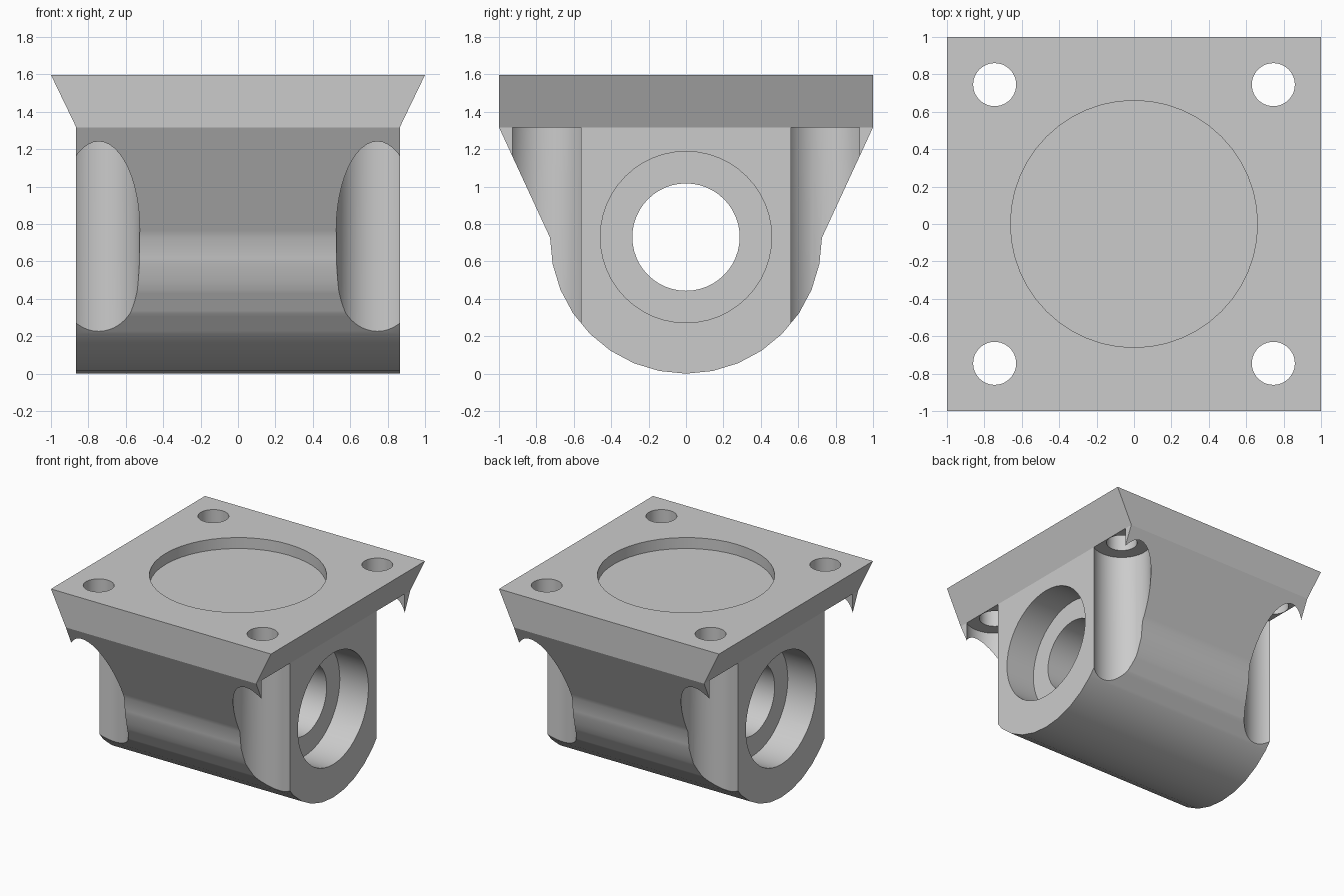
import bpy
import bmesh
from math import cos, sin, pi, radians
from mathutils import Matrix

cube = bpy.data.objects.get("Cube")
if cube:
    bpy.data.objects.remove(cube, do_unlink=True)

TOP, LEDGE, AXIS, ARC = 1.6, 1.32, 0.73, 0.727
SIDE = 0.865          # half width of the body
HOLE = 0.745          # bolt hole offset

grey = bpy.data.materials.new("grey")
grey.use_nodes = True
colour = (0.6, 0.6, 0.6, 1)
grey.diffuse_color = colour
grey.node_tree.nodes["Principled BSDF"].inputs["Base Color"].default_value = colour


def add_object(name, bm):
    bmesh.ops.recalc_face_normals(bm, faces=bm.faces)
    mesh = bpy.data.meshes.new(name)
    bm.to_mesh(mesh)
    bm.free()
    mesh.materials.append(grey)
    obj = bpy.data.objects.new(name, mesh)
    bpy.context.collection.objects.link(obj)
    return obj


def extrude(name, points, offset):
    """Prism from a closed outline, extruded by the offset vector."""
    bm = bmesh.new()
    face = bm.faces.new([bm.verts.new(p) for p in points])
    new = bmesh.ops.extrude_face_region(bm, geom=[face])["geom"]
    verts = [v for v in new if isinstance(v, bmesh.types.BMVert)]
    bmesh.ops.translate(bm, verts=verts, vec=offset)
    return add_object(name, bm)


def cylinder(name, radius, length, centre, along_x=False):
    bm = bmesh.new()
    turn = Matrix.Rotation(pi / 2, 4, "Y") if along_x else Matrix()
    bmesh.ops.create_cone(bm, cap_ends=True, segments=48, radius1=radius, radius2=radius,
                          depth=length, matrix=Matrix.Translation(centre) @ turn)
    return add_object(name, bm)


def carve(target, tool, operation="DIFFERENCE"):
    tool.hide_render = True
    mod = target.modifiers.new("carve", "BOOLEAN")
    mod.operation, mod.solver, mod.object = operation, "EXACT", tool
    bpy.context.view_layer.objects.active = target
    bpy.ops.object.modifier_apply(modifier=mod.name)
    bpy.data.objects.remove(tool, do_unlink=True)


# Body: flat top, sloping flanks and a round underside
arc = [(-1.1, ARC * cos(a), AXIS - ARC * sin(a)) for a in (pi * i / 16 for i in range(17))]
outline = [(-1.1, 1, TOP), (-1.1, 1, LEDGE)] + arc + [(-1.1, -1, LEDGE), (-1.1, -1, TOP)]
body = extrude("bearing_block", outline, (2.2, 0, 0))

# Straight sides that flare out to the mounting face
flare = (1 - SIDE) / (TOP - LEDGE)
reach = 1 + flare * 0.2
half = [(reach, TOP + 0.2), (SIDE, LEDGE), (SIDE, -0.2)]
sides = [(x, -1.2, z) for x, z in half] + [(-x, -1.2, z) for x, z in reversed(half)]
carve(body, extrude("side_trim", sides, (0, 2.4, 0)), "INTERSECT")

# Corner bolt holes with round tool clearance below
for sx in (-1, 1):
    for sy in (-1, 1):
        x, y = sx * HOLE, sy * HOLE
        carve(body, cylinder("clearance", 0.22, LEDGE + 0.2, (x, y, (LEDGE - 0.2) / 2)))
        carve(body, cylinder("bolt_hole", 0.115, 1, (x, y, TOP)))

# Round recess in the mounting face
carve(body, cylinder("top_recess", 0.66, 0.18, (0, 0, TOP)))

# Shaft bore with a bearing seat on both sides
carve(body, cylinder("shaft_bore", 0.287, 3, (0, 0, AXIS + 0.003), True))
for side in (-1, 1):
    carve(body, cylinder("bearing_seat", 0.458, 0.52, (side * SIDE, 0, AXIS + 0.003), True))

# Rest the round underside on the ground
low = min(v.co.z for v in body.data.vertices)
body.data.transform(Matrix.Translation((0, 0, -low)))

bpy.ops.object.select_all(action="DESELECT")
body.select_set(True)
bpy.context.view_layer.objects.active = body
bpy.ops.object.shade_smooth_by_angle(angle=radians(20))
